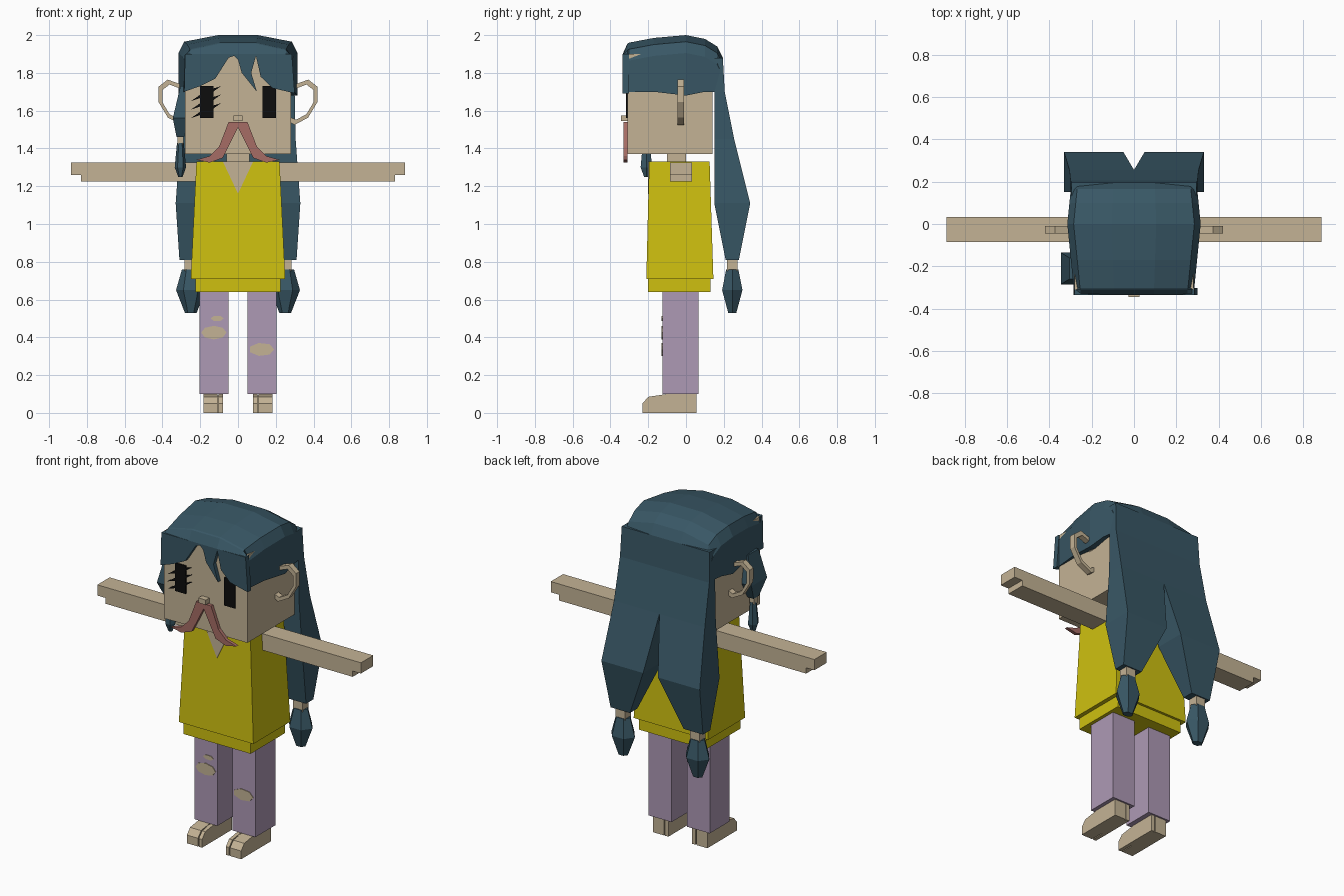
import bpy
import bmesh
from math import cos, sin, pi

default_cube = bpy.data.objects.get("Cube")
if default_cube:
    bpy.data.objects.remove(default_cube, do_unlink=True)


def material(name, red, green, blue):
    mat = bpy.data.materials.new(name)
    mat.use_nodes = True
    color = (red, green, blue, 1)
    mat.diffuse_color = color
    shader = next(n for n in mat.node_tree.nodes if n.type == 'BSDF_PRINCIPLED')
    shader.inputs["Base Color"].default_value = color
    return mat


skin = material("skin", 0.55, 0.45, 0.3)
hair = material("dark teal hair", 0.04, 0.095, 0.13)
yellow = material("yellow shirt", 0.62, 0.53, 0.005)
lilac = material("lilac trousers", 0.42, 0.32, 0.46)
rose = material("rose moustache", 0.38, 0.15, 0.13)
black = material("black eyes", 0.004, 0.004, 0.004)

# Shared levels and the left and right sides
FACE, CHIN, BROW = -0.31, 1.37, 1.9
SHOULDER, SHIRT_HEM, ANKLE = 1.33, 0.64, 0.1
HAIR_FRONT, HAIR_EDGE = -0.335, 1.7
THIN = 0.008
SIDES = {"left": 1, "right": -1}


def loft(name, mat, rings):
    """Skin equal-length point rings into one closed, flat-shaded solid."""
    bm = bmesh.new()
    loops = [[bm.verts.new(point) for point in ring] for ring in rings]
    count = len(loops[0])
    for low, high in zip(loops, loops[1:]):
        for i in range(count):
            j = (i + 1) % count
            bm.faces.new((low[i], low[j], high[j], high[i]))
    bm.faces.new(loops[0])
    bm.faces.new(loops[-1])
    bmesh.ops.recalc_face_normals(bm, faces=bm.faces)
    mesh = bpy.data.meshes.new(name)
    bm.to_mesh(mesh)
    bm.free()
    mesh.materials.append(mat)
    obj = bpy.data.objects.new(name, mesh)
    bpy.context.collection.objects.link(obj)


def around(centre, radius):
    return centre - radius, centre + radius


def rect(z, x, y):
    return [(x[0], y[0], z), (x[1], y[0], z), (x[1], y[1], z), (x[0], y[1], z)]


def box(name, mat, x, y, z):
    loft(name, mat, [rect(level, x, y) for level in z])


def plate(name, mat, outline, y, side=1):
    """Extrude an (x, z) outline between two depths."""
    loft(name, mat, [[(side * x, depth, z) for x, z in outline] for depth in y])


def oval(cx, cy, rx, ry, sides):
    angles = [2 * pi * i / sides for i in range(sides)]
    return [(cx + rx * cos(a), cy + ry * sin(a)) for a in angles]


def hair_tail(name, cx, cy, radius, depth, low, mid, high):
    """Hexagonal bulb, widest at the mid height."""
    rings = []
    for z, scale in ((low, 0.4), (mid, 1), (high, 0.6)):
        ring = oval(cx, cy, radius * scale, depth * scale, sides=6)
        rings.append([(x, y, z) for x, y in ring])
    loft(name, hair, rings)


# Head, neck and nose
box("head", skin, x=around(0, 0.28), y=(FACE, 0.14), z=(CHIN, BROW))
box("neck", skin, x=around(0, 0.06), y=(-0.1, 0), z=(SHOULDER, CHIN))
box("nose", skin, x=around(0, 0.025), y=(-0.345, FACE), z=around(1.56, 0.015))

# Eyes, with slanted lashes on the right one
on_face = (FACE - THIN, FACE)
for word, side in SIDES.items():
    box(word + "_eye", black, x=around(side * 0.165, 0.036), y=on_face, z=(1.56, 1.73))
for step in range(3):
    z = 1.56 + 0.045 * step
    slash = [(-0.25, z), (-0.16, z + 0.03), (-0.09, z + 0.08), (-0.17, z + 0.055)]
    plate("eyelash", black, slash, on_face)

# Moustache, one drooping half per side
droop = [(0, 1.54), (0.05, 1.54), (0.1, 1.41), (0.15, 1.36), (0.22, 1.34),
         (0.15, 1.325), (0.08, 1.35), (0.03, 1.45), (0, 1.51)]
for word, side in SIDES.items():
    plate(word + "_moustache", rose, droop, (FACE - 0.02, FACE), side)


# Ears: leaning loops whose ends meet inside the head
def ear_arc(scale):
    points = []
    for i in range(9):
        angle = (i - 4) * 0.75
        rise = 0.12 * scale * sin(angle)
        points.append((0.33 + 0.09 * scale * cos(angle) + 0.3 * rise, 1.645 + rise))
    return points


ear = ear_arc(1) + ear_arc(0.78)[::-1]
for word, side in SIDES.items():
    plate(word + "_ear", skin, ear, (-0.045, -0.01), side)


# Hair cap: arched sections from front to back, narrower towards the ends
def arch(y, top, bottom):
    width = 0.315 - 0.1 * abs(y)
    shoulder = max(bottom, top - 0.035)
    wall = max(bottom, shoulder - 0.06)
    half = [(width, bottom), (width, wall), (width - 0.03, shoulder), (width / 3, top)]
    return [(x, y, z) for x, z in half + [(-x, z) for x, z in reversed(half)]]


loft("hair_cap", hair, [
    arch(HAIR_FRONT, BROW, BROW - THIN),
    arch(FACE, 1.955, BROW - THIN),
    arch(FACE + THIN, 1.96, HAIR_EDGE),
    arch(-0.17, 1.985, HAIR_EDGE),
    arch(0, 2, HAIR_EDGE - 0.02),
    arch(0.1, 1.98, HAIR_EDGE),
    arch(0.165, 1.94, HAIR_EDGE),
    arch(0.195, 1.88, HAIR_EDGE)])

# Jagged fringe over the forehead
fringe = [(-0.28, BROW), (-0.285, HAIR_EDGE), (-0.2, 1.73), (-0.12, 1.77), (-0.05, 1.88),
          (-0.02, 1.89), (0, 1.87), (0.02, 1.8), (0.1, HAIR_EDGE), (0.07, 1.8), (0.095, 1.89),
          (0.12, 1.78), (0.18, 1.72), (0.3, HAIR_EDGE - THIN), (0.285, BROW)]
plate("fringe", hair, fringe, (HAIR_FRONT, FACE + THIN))

# Long back hair: two strands joined above, each tied with a tail
for word, side in SIDES.items():
    def section(z, inner, outer, front, back):
        return rect(z, (side * inner, side * outer), (front, back))

    loft(word + "_back_strand", hair, [
        section(1.88, 0, 0.295, 0.12, 0.195),
        section(HAIR_EDGE, 0, 0.3, 0.15, 0.205),
        section(1.45, 0, 0.305, 0.15, 0.255),
        section(1.11, 0.05, 0.33, 0.15, 0.34),
        section(0.81, 0.18, 0.31, 0.21, 0.28)])
    x, y = side * 0.25, 0.245
    box(word + "_hair_tie", skin, around(x, 0.032), around(y, 0.028), z=(0.75, 0.82))
    hair_tail(word + "_hair_tail", x, y, radius=0.078, depth=0.062,
              low=0.53, mid=0.65, high=0.76)

# Short side lock hanging on the right
x, y = -0.305, -0.21
loft("side_lock", hair, [
    rect(1.46, around(x, 0.02), around(y, 0.025)),
    rect(1.56, around(x, 0.04), around(y, 0.075)),
    rect(1.73, around(x + 0.02, 0.02), around(y, 0.05))])
box("side_lock_tie", skin, around(x, 0.016), around(y, 0.016), z=(1.42, 1.47))
hair_tail("side_lock_tail", x, y, radius=0.03, depth=0.035, low=1.25, mid=1.3, high=1.43)

# Shirt: flared body, lower band and neckline
loft("shirt", yellow, [
    rect(SHIRT_HEM + 0.07, around(0, 0.25), (-0.21, 0.145)),
    rect(SHOULDER, around(0, 0.22), (-0.195, 0.125))])
box("shirt_band", yellow, around(0, 0.225), (-0.2, 0.13), z=(SHIRT_HEM, SHIRT_HEM + 0.08))
neckline = [(-0.08, SHOULDER), (0.08, SHOULDER), (0, 1.16)]
plate("neckline", skin, neckline, around(-0.198, THIN / 2))

# Arms with a stepped hand, legs and split-toe feet
top, step, low = 1.325, 1.26, 1.225
arm = [(0.2, low), (0.83, low), (0.83, step), (0.885, step), (0.885, top), (0.2, top)]
heel, toe = 0.055, -0.23
foot = [(heel, 0), (toe, 0), (toe, ANKLE / 2), (-0.2, 0.085), (-0.1, ANKLE), (heel, ANKLE)]
for word, side in SIDES.items():
    plate(word + "_arm", skin, arm, (-0.085, 0.033), side)
    box(word + "_trouser_leg", lilac, around(side * 0.128, 0.077), (-0.125, 0.065),
        z=(ANKLE, SHIRT_HEM + 0.02))
    for part, span in (("outer_toes", (0.108, 0.182)), ("big_toe", (0.08, 0.102))):
        loft(word + "_" + part, skin, [[(side * x, y, z) for y, z in foot] for x in span])
    box(word + "_foot_core", skin, around(side * 0.13, 0.049), (-0.15, heel - THIN),
        z=(0, ANKLE - THIN))

# Torn trouser holes
on_trousers = (-0.129, -0.123)
plate("right_knee_hole", skin, oval(-0.128, 0.425, 0.067, 0.036, sides=8), on_trousers)
plate("right_small_hole", skin, oval(-0.11, 0.5, 0.035, 0.015, sides=6), on_trousers)
plate("left_knee_hole", skin, oval(0.125, 0.336, 0.067, 0.035, sides=7), on_trousers)
